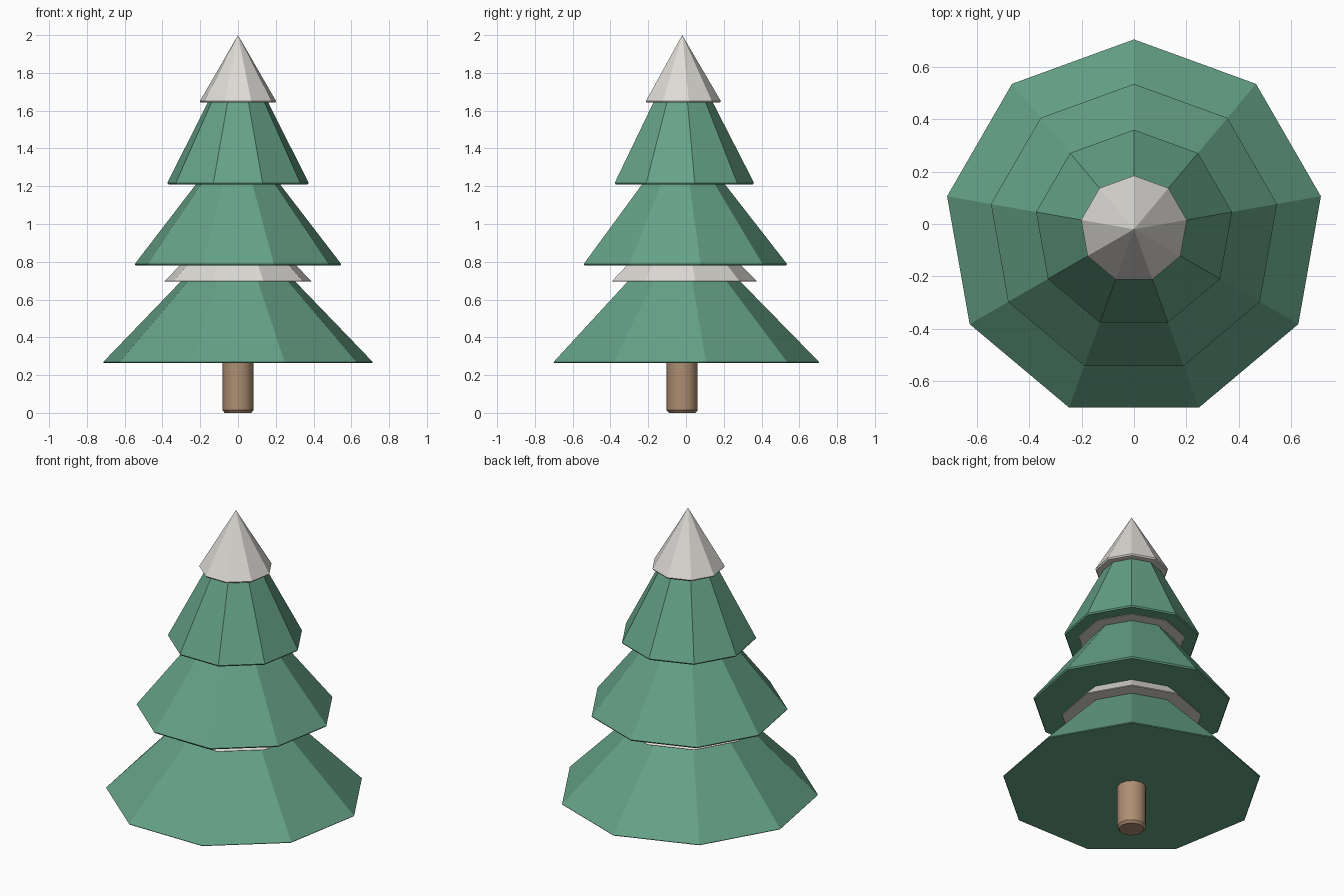
import bpy, math

old = bpy.data.objects.get("Cube")
if old:
    bpy.data.objects.remove(old, do_unlink=True)

AXIS_Y = -0.02


def make_material(name, rgb):
    mat = bpy.data.materials.new(name)
    mat.use_nodes = True
    colour = (*rgb, 1.0)
    mat.diffuse_color = colour
    mat.node_tree.nodes["Principled BSDF"].inputs["Base Color"].default_value = colour
    return mat


green = make_material("pine green", (0.13, 0.36, 0.24))
snow = make_material("snow white", (0.73, 0.71, 0.67))
bark = make_material("bark brown", (0.42, 0.27, 0.17))


def lathe(name, profile, sides, mat):
    """Closed faceted solid from (radius, height) rings; zero radius makes a tip."""
    verts, faces, rings = [], [], []
    for r, z in profile:
        start = len(verts)
        count = 1 if r == 0 else sides
        for i in range(count):
            a = math.pi / 2 + math.tau * i / sides
            verts.append((r * math.cos(a), r * math.sin(a), z))
        rings.append([start + i % count for i in range(sides)])
    faces.append(rings[0][::-1])
    for low, high in zip(rings, rings[1:]):
        for i in range(sides):
            j = (i + 1) % sides
            face = [low[i], low[j], high[j], high[i]]
            faces.append(list(dict.fromkeys(face)))
    if profile[-1][0] > 0:
        faces.append(rings[-1])
    mesh = bpy.data.meshes.new(name)
    mesh.from_pydata(verts, [], faces)
    mesh.materials.append(mat)
    obj = bpy.data.objects.new(name, mesh)
    obj.location.y = AXIS_Y
    bpy.context.collection.objects.link(obj)
    return obj


def cone(name, radius, base, tip, mat, rim=0.008):
    """Nine-sided cone with a narrow chamfered rim underneath."""
    lathe(name, [(radius - rim * 0.7, base), (radius, base + rim), (0, tip)], 9, mat)


# Branch tiers
cone("lower_branches", 0.725, 0.265, 1.01, green, 0.004)
cone("middle_branches", 0.555, 0.78, 1.50, green)
cone("upper_branches", 0.38, 1.21, 1.96, green)

# Snow between the tiers and on the top
cone("lower_snow", 0.395, 0.695, 1.09, snow, 0.003)
cone("middle_snow", 0.30, 1.208, 1.60, snow, 0.003)
cone("snow_cap", 0.205, 1.642, 2.0, snow)

# Trunk with a chamfered foot
lathe("trunk", [(0.07, 0), (0.082, 0.014), (0.082, 0.30)], 12, bark)
trunk = bpy.data.objects["trunk"]
bpy.context.view_layer.objects.active = trunk
trunk.select_set(True)
bpy.ops.object.shade_smooth_by_angle(angle=math.radians(35))
